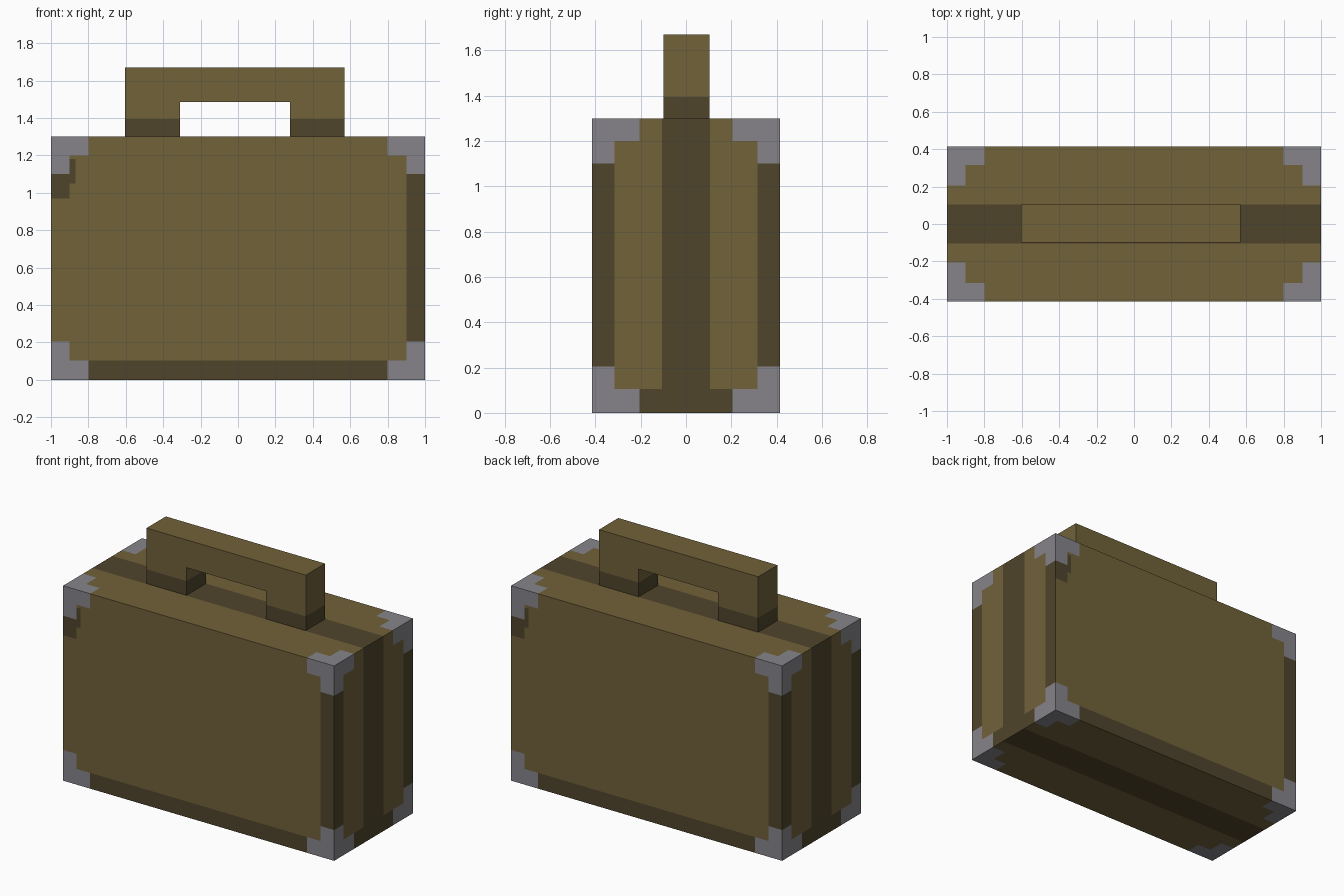
import bpy, bmesh
from mathutils import Vector

if "Cube" in bpy.data.objects:
    bpy.data.objects.remove(bpy.data.objects["Cube"])

HX, HY, TOP = 1.0, 0.415, 1.3   # case half width, half depth, height
TAN, DARK, GREY = 0, 1, 2


def material(name, rgb):
    m = bpy.data.materials.new(name)
    m.diffuse_color = (*rgb, 1)
    m.use_nodes = True
    m.node_tree.nodes["Principled BSDF"].inputs["Base Color"].default_value = m.diffuse_color
    return m


MATS = [material("tan leather", (0.165, 0.122, 0.042)),
        material("dark leather", (0.080, 0.058, 0.025)),
        material("grey metal", (0.238, 0.231, 0.254))]


def cut(bm, axis, values):
    """Slice the whole mesh at the given positions along one axis."""
    normal = Vector((0, 0, 0))
    normal[axis] = 1
    for v in values:
        bmesh.ops.bisect_plane(bm, geom=bm.verts[:] + bm.edges[:] + bm.faces[:],
                               dist=1e-5, plane_co=normal * v, plane_no=normal)


def finish(bm, name, rule):
    bmesh.ops.recalc_face_normals(bm, faces=bm.faces[:])
    for f in bm.faces:
        f.material_index = rule(f.calc_center_median(), f.normal)
    me = bpy.data.meshes.new(name)
    bm.to_mesh(me)
    bm.free()
    for m in MATS:
        me.materials.append(m)
    ob = bpy.data.objects.new(name, me)
    bpy.context.collection.objects.link(ob)
    return ob


def case_colour(c, n):
    # distances to the nearest case edges
    dx, dy, dz = HX - abs(c.x), HY - abs(c.y), min(c.z, TOP - c.z)
    if abs(n.y) > 0.5:
        a, b = dx, dz
    elif abs(n.x) > 0.5:
        a, b = dy, dz
    else:
        a, b = dx, dy
    # stepped metal corner plates
    if (a < 0.21 and b < 0.105) or (a < 0.105 and b < 0.21):
        return GREY
    # front and back: dark base strip, one dark edge, worn patch on the other
    if abs(n.y) > 0.5:
        x = c.x if n.y < 0 else -c.x
        patch = (x < -0.9 and c.z > 0.97) or (-0.9 < x < -0.87 and 1.05 < c.z < 1.18)
        return DARK if c.z < 0.1 or x > 0.9 or patch else TAN
    # ends: dark base, edges and centre band
    if abs(n.x) > 0.5:
        return DARK if c.z < 0.1 or abs(c.y) < 0.105 or dy < 0.1 else TAN
    # top and bottom: centre band
    return DARK if abs(c.y) < 0.105 else TAN


# case body, with its faces cut along the colour borders
bm = bmesh.new()
bmesh.ops.create_cube(bm, size=1)
for v in bm.verts:
    v.co = Vector((v.co.x * 2 * HX, v.co.y * 2 * HY, (v.co.z + 0.5) * TOP))
cut(bm, 0, [s * v for s in (-1, 1) for v in (0.8, 0.87, 0.9)])
cut(bm, 1, [s * v for s in (-1, 1) for v in (0.105, 0.205, 0.315)])
cut(bm, 2, [0.105, 0.205, 0.97, 1.05, 1.1, 1.18, 1.2])
finish(bm, "case_body", case_colour)

# handle: arch profile extruded in depth, with dark feet
profile = [(-0.605, 1.3), (-0.31, 1.3), (-0.31, 1.485), (0.277, 1.485),
           (0.277, 1.3), (0.57, 1.3), (0.57, 1.67), (-0.605, 1.67)]
bm = bmesh.new()
face = bm.faces.new([bm.verts.new((x, -0.1, z)) for x, z in profile])
ext = bmesh.ops.extrude_face_region(bm, geom=[face], use_keep_orig=True)
bmesh.ops.translate(bm, vec=(0, 0.203, 0),
                    verts=[g for g in ext["geom"] if isinstance(g, bmesh.types.BMVert)])
cut(bm, 2, [1.395])
finish(bm, "handle", lambda c, n: DARK if c.z < 1.395 else TAN)
